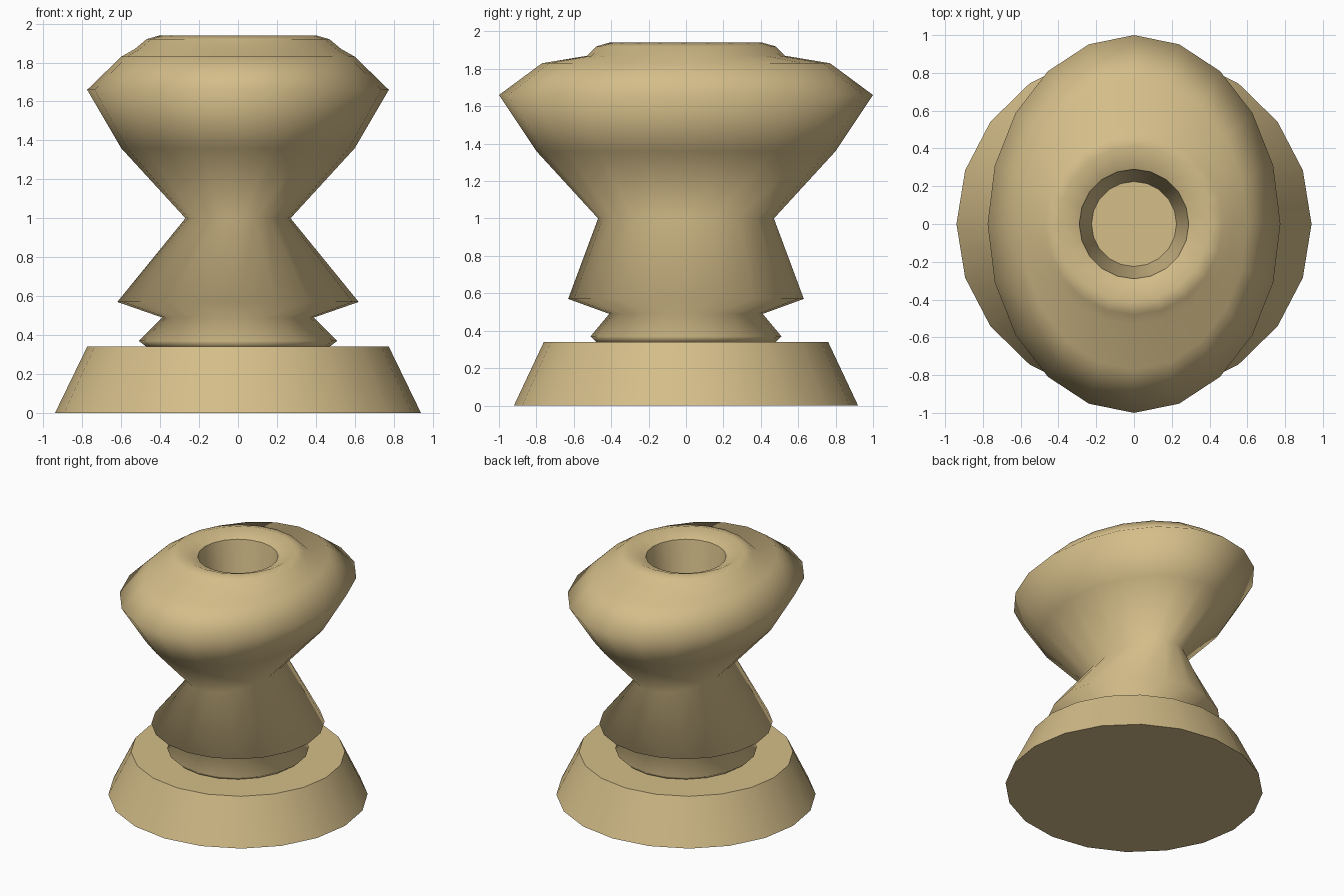
import bpy, bmesh
from math import cos, sin, tau

if "Cube" in bpy.data.objects:
    bpy.data.objects.remove(bpy.data.objects["Cube"])

SIDES = 20


def loft(name, rings, sharp=()):
    """Stack elliptical rings (x radius, y radius, z), cap both ends."""
    bm = bmesh.new()
    loops = [[bm.verts.new((rx * cos(tau * i / SIDES), ry * sin(tau * i / SIDES), z))
              for i in range(SIDES)] for rx, ry, z in rings]
    for a, b in zip(loops, loops[1:]):
        for i in range(SIDES):
            j = (i + 1) % SIDES
            bm.faces.new((a[i], a[j], b[j], b[i]))
    bm.faces.new(loops[0][::-1])
    bm.faces.new(loops[-1])
    for f in bm.faces:
        f.smooth = True
    # Crease the chosen rings
    for k in sharp:
        for i in range(SIDES):
            edge = bm.edges.get((loops[k][i], loops[k][(i + 1) % SIDES]))
            edge.smooth = False
    mesh = bpy.data.meshes.new(name)
    bm.to_mesh(mesh)
    bm.free()
    obj = bpy.data.objects.new(name, mesh)
    bpy.context.collection.objects.link(obj)
    mat = bpy.data.materials.get("tan") or bpy.data.materials.new("tan")
    mat.diffuse_color = (0.66, 0.51, 0.25, 1)
    mat.use_nodes = True
    mat.node_tree.nodes["Principled BSDF"].inputs["Base Color"].default_value = mat.diffuse_color
    mesh.materials.append(mat)
    return obj


# Tapered foot
loft("base", [(0.94, 0.92, 0), (0.775, 0.76, 0.34)], sharp=(0, 1))

# Waisted body with oval head, raised lip and tapered socket
body_rings = [
    (0.47, 0.48, 0.34),
    (0.51, 0.51, 0.37),
    (0.39, 0.41, 0.49),
    (0.62, 0.63, 0.57),
    (0.27, 0.47, 1.00),
    (0.60, 0.80, 1.36),
    (0.775, 1.00, 1.66),
    (0.60, 0.77, 1.83),
    (0.53, 0.53, 1.87),
    (0.47, 0.48, 1.92),
    (0.40, 0.41, 1.94),
    (0.29, 0.29, 1.89),
    (0.225, 0.225, 1.50),
]
loft("body", body_rings, sharp=(0, 11, 12))
